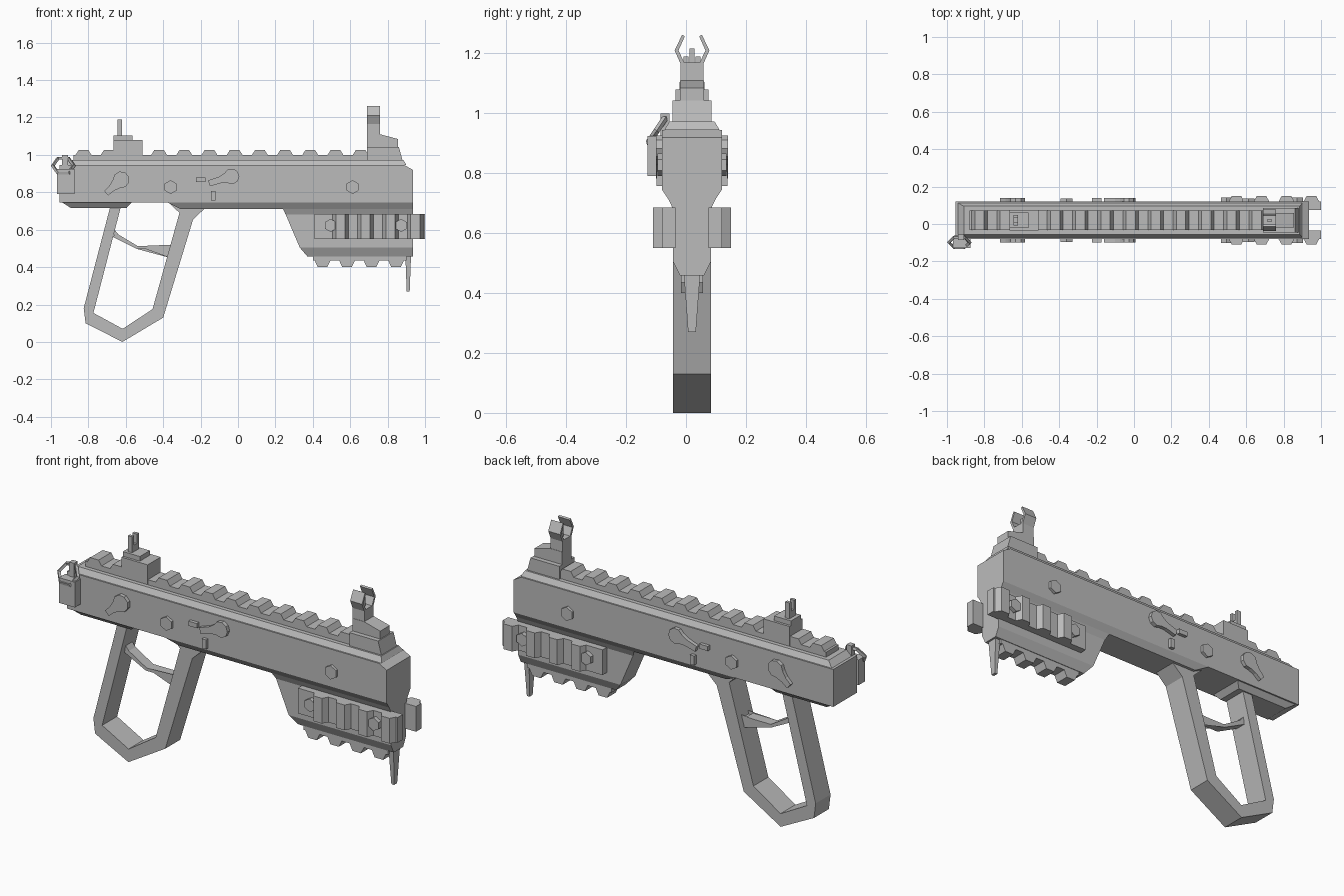
import bpy, bmesh, math
from mathutils import Vector

if "Cube" in bpy.data.objects:
    bpy.data.objects.remove(bpy.data.objects["Cube"])

CY = 0.02  # plane of symmetry
METAL = bpy.data.materials.new("grey metal")
METAL.use_nodes = True
GREY = (0.5, 0.5, 0.5, 1)
METAL.diffuse_color = GREY
METAL.node_tree.nodes["Principled BSDF"].inputs["Base Color"].default_value = GREY


def bridge(name, ring_a, ring_b):
    """Closed solid between two matching rings of points."""
    bm = bmesh.new()
    a = [bm.verts.new(p) for p in ring_a]
    b = [bm.verts.new(p) for p in ring_b]
    n = len(a)
    bm.faces.new(a)
    bm.faces.new(b)
    for i in range(n):
        j = (i + 1) % n
        bm.faces.new((a[i], a[j], b[j], b[i]))
    bmesh.ops.recalc_face_normals(bm, faces=bm.faces)
    mesh = bpy.data.meshes.new(name)
    bm.to_mesh(mesh)
    bm.free()
    mesh.materials.append(METAL)
    obj = bpy.data.objects.new(name, mesh)
    bpy.context.collection.objects.link(obj)
    return obj


def prism(name, pts, lo, hi, axis="y"):
    """Extrude an (x, z) profile along y, an (x, y) one along z, or a (y, z) one along x."""
    place = {"y": lambda p, d: (p[0], CY + d, p[1]),
             "z": lambda p, d: (p[0], CY + p[1], d),
             "x": lambda p, d: (d, CY + p[0], p[1])}[axis]
    return bridge(name, [place(p, lo) for p in pts], [place(p, hi) for p in pts])


def slab(name, pts, half):
    return prism(name, pts, -half, half)


def box(name, x0, x1, half, z0, z1):
    return slab(name, [(x0, z0), (x1, z0), (x1, z1), (x0, z1)], half)


def loft(name, top, bottom):
    """Tapered block; each end is (x0, x1, half width, z)."""
    def ring(x0, x1, h, z):
        return [(x0, CY - h, z), (x1, CY - h, z), (x1, CY + h, z), (x0, CY + h, z)]
    return bridge(name, ring(*top), ring(*bottom))


def both_sides(name, pts, inner, outer):
    for side, s in (("right", -1), ("left", 1)):
        prism(f"{side}_{name}", pts, s * inner, s * outer)


def rail_profile(x0, x1, foot, base, tip, centres):
    """Outline of an accessory rail with sloped teeth."""
    pts = [(x1, foot), (x0, foot), (x0, base)]
    for c in centres:
        pts += [(c - .042, base), (c - .025, tip), (c + .025, tip), (c + .042, base)]
    return pts + [(x1, base)]


def polygon(x, z, r, n=6, start=30):
    return [(x + r * math.cos(math.radians(start + 360 * i / n)),
             z + r * math.sin(math.radians(start + 360 * i / n))) for i in range(n)]


# Receiver: main block, chamfered top, narrowed underside
slab("receiver", [(-.955, .745), (.935, .745), (.935, .92), (.89, .945), (-.955, .945)], .1)
loft("receiver_top_bevel", (-.91, .885, .075, .973), (-.94, .9, .092, .945))
loft("receiver_belly", (-.375, .935, .1, .745), (-.31, .935, .078, .712))
loft("receiver_rear_belly", (-.955, -.56, .1, .755), (-.895, -.595, .07, .717))

# Top accessory rail
slab("top_rail", rail_profile(-.88, .865, .97, 1.0, 1.027,
                              [-.826 + .1347 * i for i in range(13)]), .053)

# Rear sight with notched blade
box("rear_sight_base", -.665, -.51, .055, .975, 1.08)
box("rear_sight_step", -.665, -.565, .042, 1.08, 1.105)
prism("rear_sight_blade", [(-.028, 1.1), (.028, 1.1), (.028, 1.19), (.011, 1.19),
                           (.011, 1.14), (-.011, 1.14), (-.011, 1.19), (-.028, 1.19)],
      -.645, -.62, "x")

# Front sight: stepped base, column, bent wings and post
slab("front_sight_base", [(.69, .97), (.88, .97), (.86, 1.043), (.69, 1.043)], .065)
slab("front_sight_step", [(.69, 1.04), (.855, 1.04), (.855, 1.085), (.76, 1.11), (.69, 1.11)], .04)
box("front_sight_column", .69, .76, .038, 1.1, 1.17)
box("front_sight_post", .715, .735, .008, 1.16, 1.217)
for side, s in (("right", -1), ("left", 1)):
    wing = [(.038, 1.165), (.058, 1.21), (.033, 1.262), (.024, 1.257), (.045, 1.21), (.024, 1.165)]
    prism(f"{side}_sight_wing", [(s * y, z) for y, z in wing], .69, .76, "x")

# Open-frame grip
slab("grip_frame", [(-.68, .735), (-.825, .18), (-.815, .10), (-.618, 0), (-.40, .13),
                    (-.24, .655), (-.175, .716), (-.2, .75), (-.375, .75), (-.313, .69),
                    (-.457, .175), (-.617, .07), (-.773, .155), (-.623, .735)], .063)
slab("trigger", [(-.66, .6), (-.64, .575), (-.535, .512), (-.39, .512), (-.365, .45),
                 (-.35, .52), (-.36, .505), (-.375, .497), (-.54, .497), (-.665, .56)], .028)

# Handguard under the barrel
slab("handguard", [(.24, .716), (.33, .505), (.935, .505), (.935, .716)], .063)
loft("handguard_bevel", (.33, .935, .063, .505), (.37, .935, .04, .458))
loft("handguard_shoulder", (.24, .935, .078, .712), (.255, .935, .063, .68))
slab("bottom_rail", rail_profile(.4, .9, .46, .435, .4,
                                 [.452 + .131 * i for i in range(4)]), .037)
loft("hand_stop", (.895, .925, .027, .46), (.902, .918, .013, .27))

# Side rails with bolts sitting in the grooves
for side, s in (("right", -1), ("left", 1)):
    outline = rail_profile(.41, 1.0, .055, .1, .13, [.452] + [.548 + .1335 * i for i in range(4)])
    outline = [(x, s * y) for x, y in outline
               if not .4 < x < .505 or y < .101]
    prism(f"{side}_side_rail", outline, .55, .685, "z")
for x in (.495, .872):
    both_sides("rail_bolt", polygon(x, .623, .035), .095, .122)

# Receiver bolts, selector levers and buttons
for x in (-.36, .613):
    both_sides("receiver_bolt", polygon(x, .828, .037), .095, .115)


def lever(name, x, z, r, tip_x, tip_z):
    hub, tip = Vector((x, z)), Vector((tip_x, tip_z))
    d = (tip - hub).normalized()
    side = Vector((-d.y, d.x))
    angle = math.atan2(d.y, d.x)
    pts = [hub + r * Vector((math.cos(angle + a), math.sin(angle + a)))
           for a in [math.radians(40 + 40 * i) for i in range(8)]]
    neck = hub + d * r * 1.5
    pts += [neck - side * .018, tip - side * .016, tip + side * .016, neck + side * .018]
    both_sides(name, pts, .095, .12)


lever("takedown_lever", -.625, .867, .045, -.705, .795)
lever("selector_lever", -.035, .885, .042, -.155, .848)
for name, x0, x1, z0, z1 in (("bolt_catch", -.225, -.175, .855, .88),
                             ("release_button", -.145, -.12, .757, .807)):
    both_sides(name, [(x0, z0), (x1, z0), (x1, z1), (x0, z1)], .095, .118)

# Sling mount on the right rear corner, with a tilted six-sided ring
prism("sling_mount", [(-.968, .79), (-.875, .79), (-.875, .925), (-.968, .925)], -.148, -.095)
prism("sling_pin", [(-.94, .92), (-.91, .92), (-.91, 1.0), (-.94, 1.0)], -.105, -.075)
bpy.ops.mesh.primitive_torus_add(major_segments=6, minor_segments=4, major_radius=.056,
                                 minor_radius=.0105, location=(-.934, -.098, .942),
                                 rotation=(math.radians(56), 0, 0))
ring = bpy.context.object
ring.name = "sling_ring"
ring.data.materials.append(METAL)
